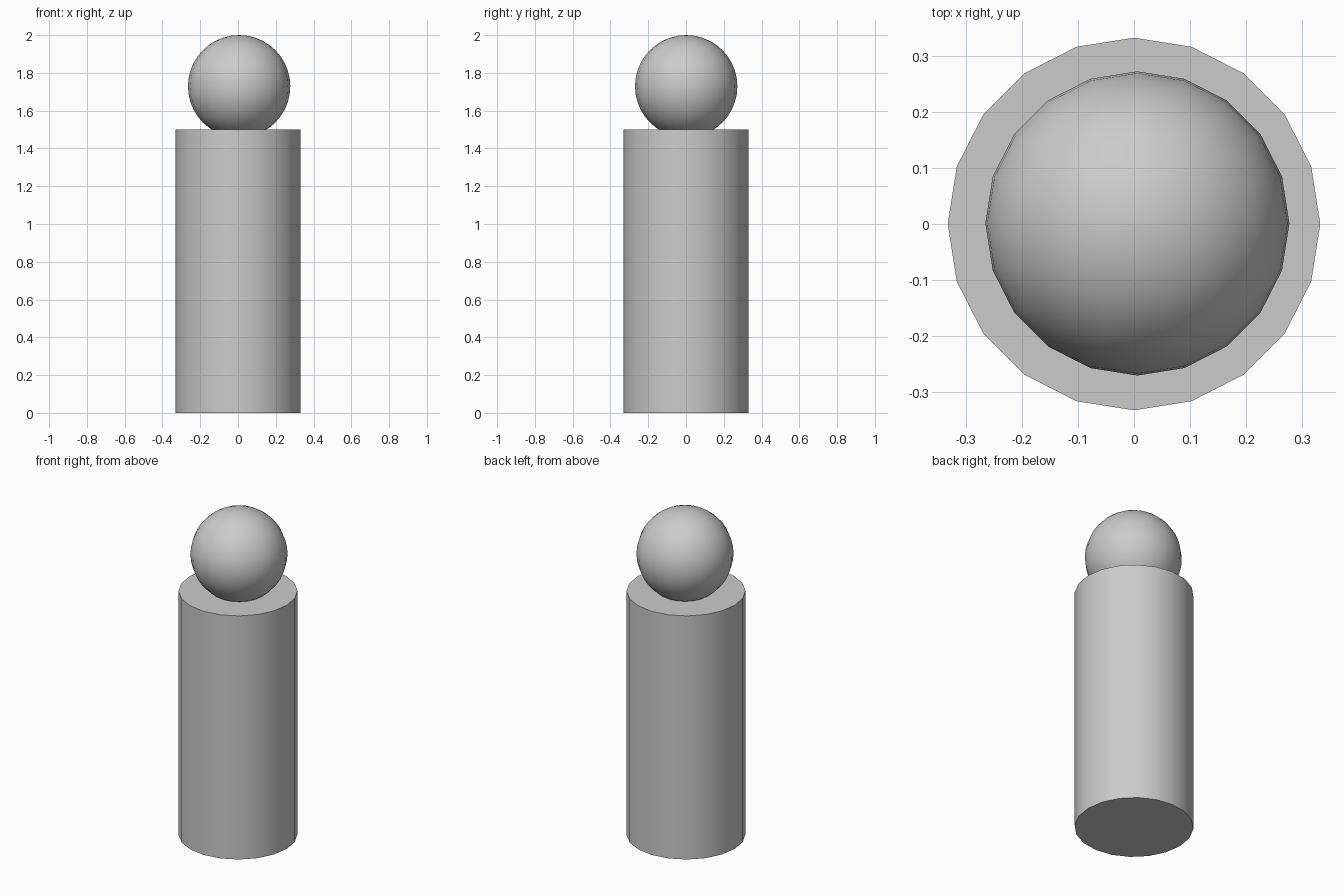
import bpy
from math import radians

if "Cube" in bpy.data.objects:
    bpy.data.objects.remove(bpy.data.objects["Cube"])

SIDES = 20
BODY_R, BODY_H = 0.332, 1.5
HEAD_R = 0.271


def finish(name, angle):
    obj = bpy.context.object
    obj.name = name
    bpy.ops.object.shade_smooth_by_angle(angle=radians(angle))
    return obj


# Upright body with flat ends
bpy.ops.mesh.primitive_cylinder_add(
    vertices=SIDES, radius=BODY_R, depth=BODY_H, location=(0, 0, BODY_H / 2))
finish("body", 30)

# Ball head, slightly sunk into the body top
bpy.ops.mesh.primitive_uv_sphere_add(
    segments=SIDES, ring_count=20, radius=HEAD_R,
    location=(0.006, 0.001, 2 - HEAD_R))
finish("head", 60)
